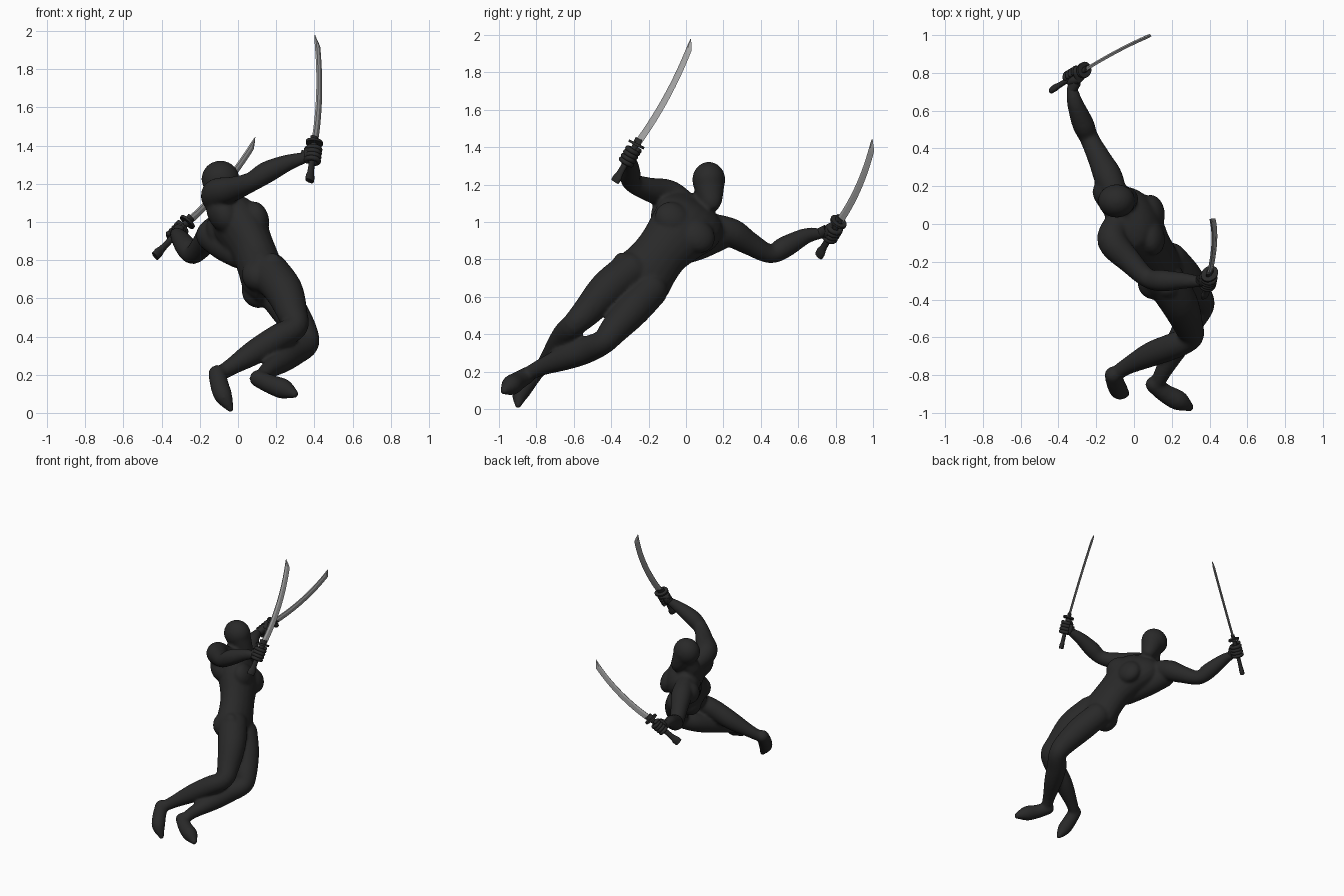
import bpy, bmesh, math
from mathutils import Vector as V, Matrix

if "Cube" in bpy.data.objects:
    bpy.data.objects.remove(bpy.data.objects["Cube"])

def material(name, c):
    m = bpy.data.materials.new(name)
    m.diffuse_color = (c, c, c, 1)
    m.use_nodes = True
    m.node_tree.nodes["Principled BSDF"].inputs["Base Color"].default_value = m.diffuse_color
    return m

SUIT = material("charcoal suit", 0.022)
HILT = material("dark hilt", 0.022)
STEEL = material("grey steel", 0.38)

def finish(bm, name, mat, angle=40):
    bmesh.ops.recalc_face_normals(bm, faces=bm.faces)
    me = bpy.data.meshes.new(name)
    bm.to_mesh(me)
    bm.free()
    me.materials.append(mat)
    ob = bpy.data.objects.new(name, me)
    bpy.context.collection.objects.link(ob)
    bpy.ops.object.select_all(action='DESELECT')
    ob.select_set(True)
    bpy.context.view_layer.objects.active = ob
    bpy.ops.object.shade_smooth_by_angle(angle=math.radians(angle))
    return ob

def skin(bm, rings):
    """Close a list of point rings into a solid."""
    vs = [[bm.verts.new(p) for p in r] for r in rings]
    n = len(vs[0])
    for a, b in zip(vs, vs[1:]):
        for i in range(n):
            bm.faces.new((a[i], a[(i + 1) % n], b[(i + 1) % n], b[i]))
    bm.faces.new(vs[0][::-1])
    bm.faces.new(vs[-1])

def smooth_path(rows, k=5):
    """Catmull-Rom through rows of numbers."""
    P = [rows[0]] + list(rows) + [rows[-1]]
    out = []
    for a, b, c, d in zip(P, P[1:], P[2:], P[3:]):
        for j in range(k):
            t = j / k
            out.append([0.5 * (2*q + (r-p)*t + (2*p-5*q+4*r-s)*t*t + (3*q-p-3*r+s)*t**3)
                        for p, q, r, s in zip(a, b, c, d)])
    return out + [list(rows[-1])]

def tube(bm, rows, side=None, n=20):
    """Rows are x, y, z, half width, half depth; side is the width direction."""
    rows = smooth_path(rows)
    pts = [V(r[:3]) for r in rows]
    rings = []
    for i, r in enumerate(rows):
        d = (pts[min(i + 1, len(pts) - 1)] - pts[max(i - 1, 0)]).normalized()
        u = V(side) if side else d.orthogonal()
        u = (u - d * u.dot(d)).normalized()
        side = side or tuple(u)
        w = d.cross(u)
        rings.append([pts[i] + u * r[3] * math.cos(a) + w * r[4] * math.sin(a)
                      for a in (2 * math.pi * j / n for j in range(n))])
    skin(bm, rings)

def frame(x, z):
    """Rotation whose local z is z and local x is close to x."""
    z = V(z).normalized()
    x = (V(x) - z * V(x).dot(z)).normalized()
    return Matrix((x, z.cross(x), z)).transposed().to_4x4()

def ball(bm, c, r, rot=Matrix()):
    r = r if isinstance(r, tuple) else (r, r, r)
    bmesh.ops.create_uvsphere(bm, u_segments=20, v_segments=14, radius=1,
        matrix=Matrix.Translation(V(c)) @ rot @ Matrix.Diagonal((*r, 1)))

def limb(bm, *rows):
    tube(bm, [(*r, r[3]) for r in rows])
    ball(bm, rows[0][:3], rows[0][3])
    ball(bm, rows[-1][:3], rows[-1][3])

# Body axes: the figure faces +x and leaps towards +y
LEFT, UP = V((0, .82, -.57)), V((-.36, .58, .73))
FRONT = LEFT.cross(UP).normalized()
BODY = frame(LEFT, UP)

# Body: overlapping solids fused into one smooth skin
bm = bmesh.new()
tube(bm, [(.165, -.295, .62, .09, .07), (.14, -.25, .685, .165, .115), (.108, -.175, .78, .15, .115),
          (.08, -.12, .85, .148, .115), (.03, -.04, .94, .175, .13), (-.02, .015, 1.0, .195, .125),
          (-.075, .05, 1.06, .165, .085), (-.1, .075, 1.1, .085, .062)], side=LEFT)
for s in (-1, 1):
    ball(bm, V((.03, -.02, .95)) + FRONT * .07 + LEFT * s * .08, (.1, .065, .09), BODY)       # chest
    ball(bm, V((-.035, .01, 1.01)) - FRONT * .05 + LEFT * s * .1, (.1, .08, .12), BODY)       # back
    ball(bm, V((.125, -.25, .685)) - FRONT * .025 + LEFT * s * .075, (.08, .082, .09), BODY)  # seat
limb(bm, (-.135, .17, .93, .085), (-.07, .06, .875, .08), (.0, -.07, .83, .072))              # left flank
ball(bm, (.18, -.36, .80), (.045, .045, .025), frame(FRONT, (0, -.8, .6)))                    # hip
# Neck and head
limb(bm, (-.1, .075, 1.08, .064), (-.09, .11, 1.16, .055))
ball(bm, (-.092, .122, 1.225), (.1, .089, .097))
tube(bm, [(-.08, .122, 1.22, .084, .085), (-.055, .128, 1.16, .074, .072), (-.025, .135, 1.10, .056, .052),
          (-.008, .138, 1.065, .03, .03)], side=(0, 1, 0))
# Arms
limb(bm, (-.09, .01, 1.085, .064), (-.115, -.09, 1.145, .08), (-.02, -.2, 1.175, .064),
     (.07, -.285, 1.21, .052), (.15, -.3, 1.26, .058), (.26, -.3, 1.31, .044), (.345, -.305, 1.335, .03))
limb(bm, (-.09, .13, .99, .06), (-.135, .245, .943, .076), (-.18, .34, .885, .063),
     (-.235, .45, .83, .051), (-.27, .53, .867, .058), (-.312, .64, .925, .043), (-.328, .715, .938, .03))
# Legs
limb(bm, (.165, -.3, .735, .105), (.24, -.42, .64, .1), (.285, -.53, .52, .08), (.30, -.6, .45, .066),
     (.21, -.645, .395, .07), (.09, -.69, .32, .066), (-.03, -.75, .245, .046), (-.085, -.785, .21, .04))
limb(bm, (.19, -.19, .635, .093), (.27, -.285, .533, .094), (.34, -.385, .423, .078), (.357, -.44, .36, .066),
     (.29, -.53, .317, .072), (.23, -.64, .275, .066), (.16, -.77, .225, .046), (.13, -.83, .195, .04))
# Feet
limb(bm, (-.11, -.80, .205, .046), (-.095, -.85, .14, .049), (-.075, -.885, .085, .047), (-.04, -.898, .022, .02))
limb(bm, (.105, -.85, .18, .045), (.17, -.90, .15, .05), (.24, -.937, .125, .053), (.295, -.97, .1, .024))
body = finish(bm, "body", SUIT, 180)
m = body.modifiers.new("fuse", 'REMESH')
m.mode, m.voxel_size, m.use_smooth_shade = 'VOXEL', 0.01, True
m = body.modifiers.new("soften", 'SMOOTH')
m.factor, m.iterations = 0.5, 8

def sword(name, pommel, guard, tip, bow, wrist):
    pommel, guard, tip, wrist = map(V, (pommel, guard, tip, wrist))
    d, g = (tip - guard).normalized(), (guard - pommel).normalized()
    bow = (V(bow) - d * V(bow).dot(d)).normalized()
    flat = d.cross(bow)
    # Blade: wedge section on a shallow arc, clipped to a point at the spine
    bm = bmesh.new()
    rings = []
    for i in range(25):
        t = i / 24
        c = guard.lerp(tip, t) + bow * .029 * 4 * t * (1 - t)
        w = (.044 - .008 * t) * min(1, (1.004 - t) / .08)
        th = .0085 * min(1, (1.02 - t) / .08)
        spine = c - bow * .018 * (1 - t)
        rings.append([spine - flat * th * .7, spine + bow * w * .35 - flat * th, spine + bow * w,
                      spine + bow * w * .35 + flat * th, spine + flat * th * .7])
    skin(bm, rings)
    finish(bm, name + "_blade", STEEL, 25)
    # Hilt: oval grip with flared end
    bm = bmesh.new()
    tube(bm, [(*pommel.lerp(guard, t), a, b) for t, a, b in
              ((0, .027, .016), (.12, .028, .017), (.25, .02, .014), (.6, .018, .014), (1.05, .021, .015))], side=bow)
    finish(bm, name + "_hilt", HILT)
    # Guard: oval plate and collar
    bm = bmesh.new()
    for r1, r2, h, off in ((.05, .04, .014, 0), (.026, .014, .04, .014)):
        bmesh.ops.create_cone(bm, cap_ends=True, segments=24, radius1=1, radius2=1, depth=1,
            matrix=Matrix.Translation(guard + d * off) @ frame(bow, d) @ Matrix.Diagonal((r1, r2, h, 1)))
    finish(bm, name + "_guard", HILT)
    # Hand: palm plus four fingers wrapped round the grip
    bm = bmesh.new()
    mid = pommel.lerp(guard, .68)
    out = wrist - mid
    out = (out - g * out.dot(g)).normalized()
    cross = g.cross(out)
    ball(bm, mid + out * .026, (.026, .034, .05), frame(out, g))
    tube(bm, [(*wrist, .028, .028), (*(mid + out * .03), .04, .026)], side=g)
    for k in range(4):
        c = mid + g * (k - 1.5) * .023
        arc = [c + out * .033 * math.cos(a) + cross * .031 * math.sin(a)
               for a in (.3 + j * .72 for j in range(7))]
        limb(bm, *[(*p, .0135) for p in arc])
    limb(bm, (*(mid + out * .035 + g * .03), .016), (*(mid - cross * .03 + g * .05), .014),
         (*(mid - cross * .024 - out * .02 + g * .055), .012))
    finish(bm, name.replace("sword", "hand"), SUIT, 60)

sword("right_sword", (.375, -.38, 1.215), (.40, -.265, 1.415), (.402, .025, 1.98), (.65, .65, -.35), (.345, -.305, 1.335))
sword("left_sword", (-.435, .71, .82), (-.265, .815, 1.0), (.09, .995, 1.445), (.5, .6, -.63), (-.328, .71, .938))
